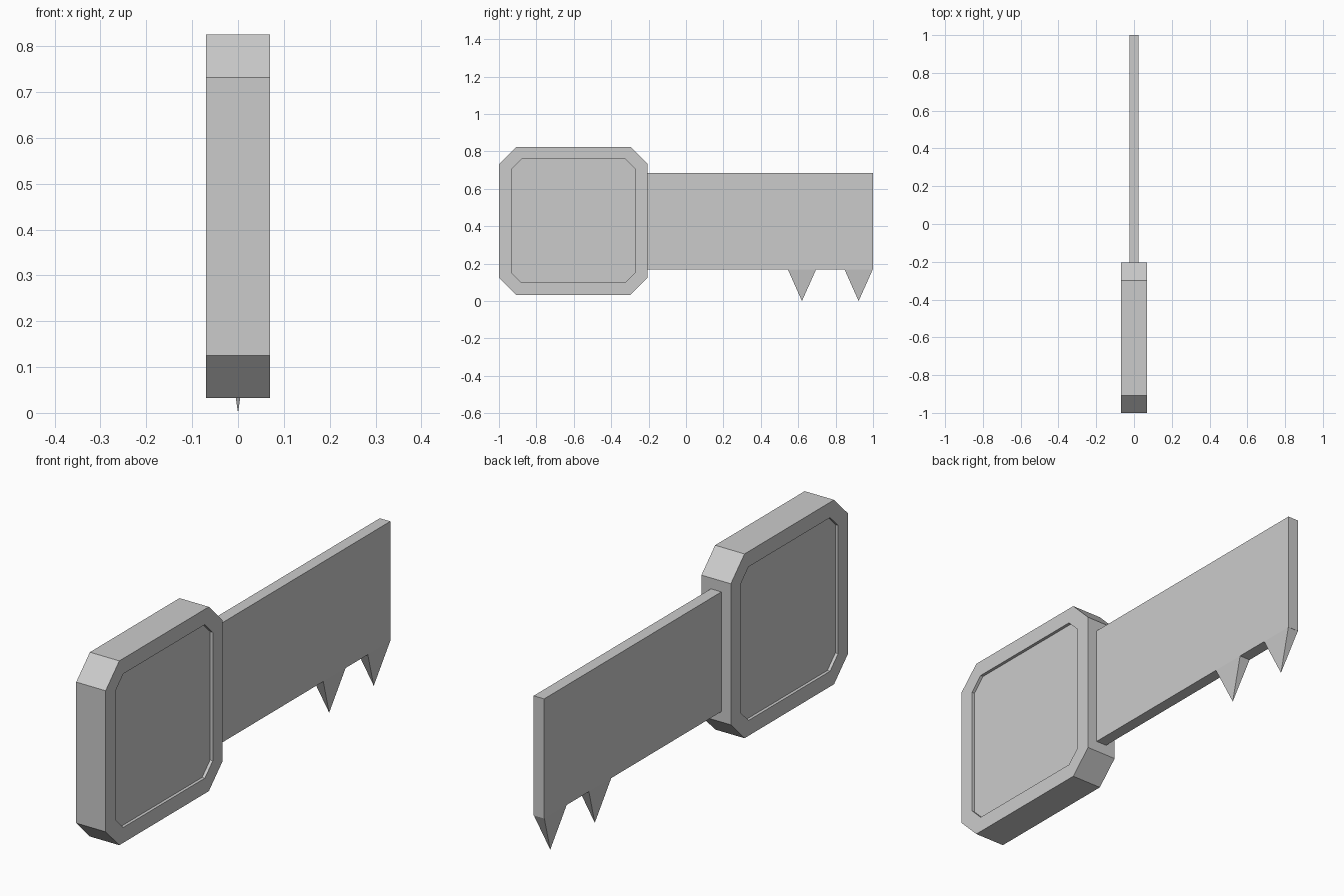
import bpy, bmesh
from mathutils import Vector

if "Cube" in bpy.data.objects:
    bpy.data.objects.remove(bpy.data.objects["Cube"])


def finish(name, bm):
    bmesh.ops.recalc_face_normals(bm, faces=bm.faces)
    mesh = bpy.data.meshes.new(name)
    bm.to_mesh(mesh)
    bm.free()
    obj = bpy.data.objects.new(name, mesh)
    bpy.context.collection.objects.link(obj)
    return obj


def extrude_profile(points, half):
    """Prism of a (y, z) outline running from x = -half to x = half."""
    bm = bmesh.new()
    face = bm.faces.new([bm.verts.new((-half, y, z)) for y, z in points])
    ext = bmesh.ops.extrude_face_region(bm, geom=[face], use_keep_orig=True)
    verts = [g for g in ext["geom"] if isinstance(g, bmesh.types.BMVert)]
    bmesh.ops.translate(bm, verts=verts, vec=(2 * half, 0, 0))
    bmesh.ops.recalc_face_normals(bm, faces=bm.faces)
    return bm


# Key head: chamfered square with a shallow recessed panel on both sides
y0, y1, z0, z1, c = -1.0, -0.205, 0.032, 0.825, 0.093
outline = [(y0 + c, z0), (y1 - c, z0), (y1, z0 + c), (y1, z1 - c),
           (y1 - c, z1), (y0 + c, z1), (y0, z1 - c), (y0, z0 + c)]
bm = extrude_profile(outline, 0.07)
sides = [f for f in bm.faces if abs(f.normal.x) > 0.9]
for f in sides:
    sign = 1 if f.calc_center_median().x > 0 else -1
    bmesh.ops.inset_region(bm, faces=[f], thickness=0.066, use_even_offset=True)
    panel = bmesh.ops.extrude_discrete_faces(bm, faces=[f])["faces"][0]
    bmesh.ops.translate(bm, verts=panel.verts, vec=Vector((-0.013 * sign, 0, 0)))
finish("key_head", bm)

# Flat key blade
B0, B1, H = 0.17, 0.685, 0.025
finish("key_blade", extrude_profile([(-0.21, B0), (1, B0), (1, B1), (-0.21, B1)], H))

# Pointed teeth under the blade: downward pyramids flush with its sides
for i, y in enumerate((0.62, 0.923)):
    bm = bmesh.new()
    w = 0.076
    base = [bm.verts.new((x, y + d, B0))
            for x, d in ((-H, -w), (H, -w), (H, w), (-H, w))]
    tip = bm.verts.new((0, y, 0))
    bm.faces.new(base)
    for a, b in zip(base, base[1:] + base[:1]):
        bm.faces.new((a, b, tip))
    finish(f"key_tooth_{i + 1}", bm)
